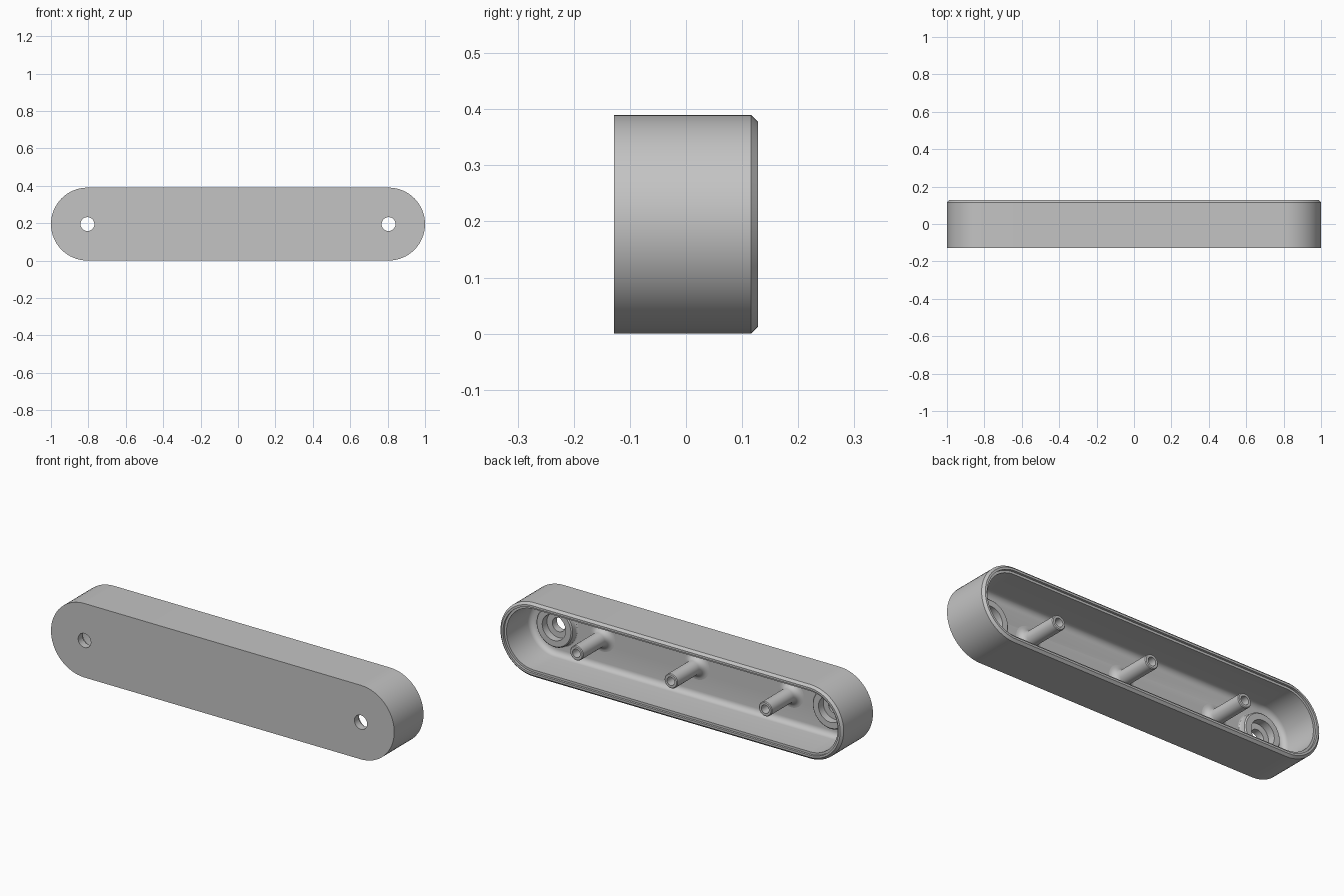
import bpy, bmesh, math

if "Cube" in bpy.data.objects:
    bpy.data.objects.remove(bpy.data.objects["Cube"])

HALF = 0.805          # half of the straight length
RAD = 0.195           # end radius, also the axis height
BACK = 0.128
FLOOR = -0.09

grey = bpy.data.materials.new("plain grey")
grey.use_nodes = True
grey.diffuse_color = (0.55, 0.55, 0.55, 1)
grey.node_tree.nodes["Principled BSDF"].inputs["Base Color"].default_value = (0.55, 0.55, 0.55, 1)


def slot_ring(r, y, half, steps=32):
    """Rounded-end outline (or circle when half is 0) at depth y."""
    pts = []
    for side in (1, -1):
        for i in range(steps + 1 if half else steps):
            a = -math.pi / 2 + math.pi * i / steps
            pts.append((side * (half + r * math.cos(a)), y, RAD + side * r * math.sin(a)))
    return pts


def loft(name, profile, half=0, x=0, closed=False):
    """Skin outlines through (radius, depth) points; cap the ends or close the loop."""
    bm = bmesh.new()
    rings = [[bm.verts.new((px + x, py, pz)) for px, py, pz in slot_ring(r, y, half)]
             for r, y in profile]
    pairs = list(zip(rings, rings[1:]))
    if closed:
        pairs.append((rings[-1], rings[0]))
    else:
        bm.faces.new(rings[0])
        bm.faces.new(rings[-1])
    for a, b in pairs:
        n = len(a)
        for i in range(n):
            j = (i + 1) % n
            bm.faces.new((a[i], a[j], b[j], b[i]))
    bmesh.ops.recalc_face_normals(bm, faces=bm.faces)
    mesh = bpy.data.meshes.new(name)
    bm.to_mesh(mesh)
    bm.free()
    obj = bpy.data.objects.new(name, mesh)
    obj.data.materials.append(grey)
    bpy.context.collection.objects.link(obj)
    return obj


def fillet(r, size, sign, steps=6):
    """Hollow arc from the floor up to radius r."""
    pts = []
    for i in range(steps + 1):
        a = math.pi / 2 * i / steps
        pts.append((r + sign * size * (1 - math.sin(a)), FLOOR + size * (1 - math.cos(a))))
    return pts


def activate(obj):
    bpy.ops.object.select_all(action="DESELECT")
    obj.select_set(True)
    bpy.context.view_layer.objects.active = obj


# Housing: outer wall, chamfered rim, stepped lip, inner wall, filleted floor
shell = loft("housing", [(RAD, -BACK), (RAD, BACK - 0.012), (RAD - 0.012, BACK),
                         (0.172, BACK), (0.172, BACK - 0.012), (0.16, BACK - 0.012)]
             + fillet(0.16, 0.03, -1)[::-1], HALF)

# Screw holes through the front
for side in (-1, 1):
    cutter = loft("hole_cutter", [(0.037, -0.2), (0.037, 0)], x=side * HALF)
    cutter.hide_render = True
    activate(shell)
    cut = shell.modifiers.new("hole", "BOOLEAN")
    cut.operation = "DIFFERENCE"
    cut.solver = "EXACT"
    cut.object = cutter
    bpy.ops.object.modifier_apply(modifier=cut.name)
    bpy.data.objects.remove(cutter)

parts = [shell]

# Raised rings around the screw holes
for side, label in ((1, "left"), (-1, "right")):
    ring = [(0.068, FLOOR - 0.005), (0.115, FLOOR - 0.005)] + fillet(0.105, 0.01, 1, 3)
    ring += [(0.105, -0.056), (0.099, -0.05), (0.068, -0.05)]
    parts.append(loft(label + "_screw_ring", ring, x=side * HALF, closed=True))

# Hollow posts with flared feet
for x, label in ((0.55, "left"), (0, "middle"), (-0.55, "right")):
    post = [(0.022, FLOOR - 0.005), (0.073, FLOOR - 0.005)] + fillet(0.038, 0.035, 1)
    post += [(0.038, BACK - 0.005), (0.034, BACK - 0.001), (0.022, BACK - 0.001)]
    parts.append(loft(label + "_post", post, x=x, closed=True))

for part in parts:
    activate(part)
    bpy.ops.object.shade_smooth_by_angle(angle=math.radians(30))
